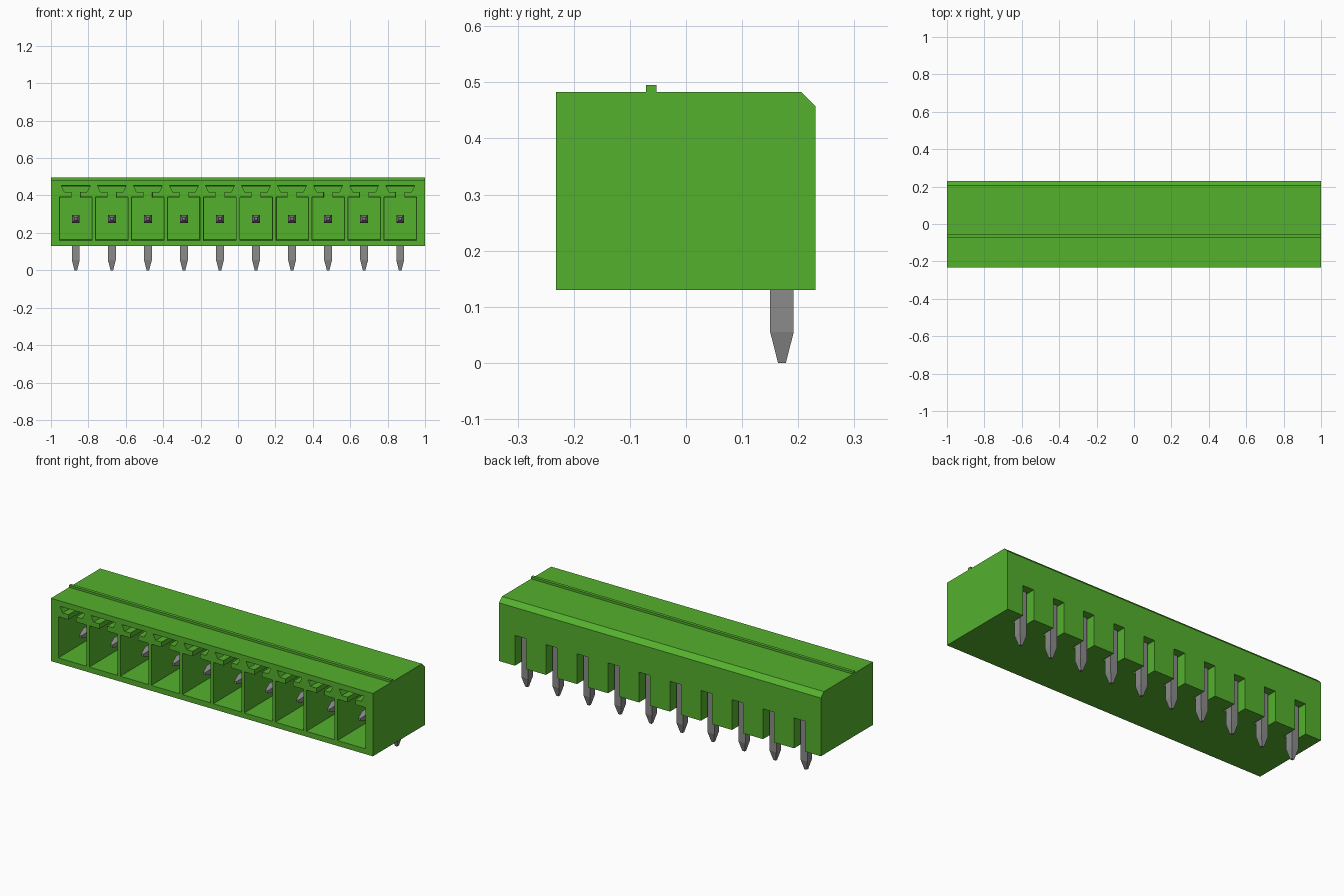
import bpy, bmesh
from mathutils import Vector

cube = bpy.data.objects.get("Cube")
if cube:
    bpy.data.objects.remove(cube, do_unlink=True)

COUNT, PITCH = 10, 0.1927
CENTRES = [(i - (COUNT - 1) / 2) * PITCH for i in range(COUNT)]
PIN_Z, PIN_Y, PIN_H = 0.275, 0.171, 0.021


def material(name, rgb):
    m = bpy.data.materials.new(name)
    m.use_nodes = True
    m.diffuse_color = (*rgb, 1)
    m.node_tree.nodes["Principled BSDF"].inputs["Base Color"].default_value = (*rgb, 1)
    return m


green = material("green plastic", (0.09, 0.44, 0.027))
grey = material("grey metal", (0.26, 0.26, 0.26))


def loft(bm, rings):
    """Skin a list of equal point rings and cap both ends."""
    loops = [[bm.verts.new(p) for p in ring] for ring in rings]
    n = len(loops[0])
    for a, b in zip(loops, loops[1:]):
        for i in range(n):
            j = (i + 1) % n
            bm.faces.new((a[i], a[j], b[j], b[i]))
    bm.faces.new(loops[0][::-1])
    bm.faces.new(loops[-1])


def finish(name, bm, mat):
    bmesh.ops.recalc_face_normals(bm, faces=bm.faces)
    me = bpy.data.meshes.new(name)
    bm.to_mesh(me)
    bm.free()
    me.materials.append(mat)
    ob = bpy.data.objects.new(name, me)
    bpy.context.collection.objects.link(ob)
    return ob


def prism_x(name, profile, mat):
    """Extrude a (y, z) profile over the full length."""
    bm = bmesh.new()
    loft(bm, [[(x, y, z) for y, z in profile] for x in (-1, 1)])
    return finish(name, bm, mat)


# Housing with a chamfered rear top edge
housing = prism_x("housing", [(-0.232, 0.13), (0.231, 0.13), (0.231, 0.457),
                              (0.205, 0.483), (-0.232, 0.483)], green)

# Front socket outline: rectangular pocket, neck and flared key slot
half = [(0.087, 0.16), (0.087, 0.392), (0.024, 0.392), (0.024, 0.42),
        (0.061, 0.42), (0.077, 0.453)]
keyhole = half + [(-x, z) for x, z in reversed(half)]

bm = bmesh.new()
for c in CENTRES:
    # Slightly drafted socket, opening to the front
    loft(bm, [[(c + x * s, y, PIN_Z + (z - PIN_Z) * s) for x, z in keyhole]
              for y, s in ((-0.25, 1.0), (0.10, 0.97))])
    # Rear notch, open to the back and the underside
    loft(bm, [[(c - 0.034, y, z), (c + 0.034, y, z),
               (c + 0.034, y, 0.30), (c - 0.034, y, 0.30)]
              for y, z in ((0.145, 0.10), (0.26, 0.10))])
cutter = finish("socket_cutter", bm, green)
cutter.hide_render = True

mod = housing.modifiers.new("sockets", 'BOOLEAN')
mod.operation = 'DIFFERENCE'
mod.solver = 'EXACT'
mod.object = cutter
bpy.context.view_layer.objects.active = housing
bpy.ops.object.modifier_apply(modifier=mod.name)
bpy.data.objects.remove(cutter, do_unlink=True)

# Thin rib along the top
prism_x("top_rib", [(-0.071, 0.48), (-0.053, 0.48), (-0.053, 0.495), (-0.071, 0.495)], green)


# Right-angle square pins with tapered ends
def pin_ring(c, y, z, h, across):
    """Square section; across is the in-plane direction to the outer side."""
    w = Vector((1, 0, 0)) * min(h, PIN_H)
    a = Vector(across) * h
    p = Vector((c, y, z))
    return [p - w - a, p + w - a, p + w + a, p - w + a]


for i, c in enumerate(CENTRES):
    bm = bmesh.new()
    loft(bm, [pin_ring(c, -0.16, PIN_Z, 0.007, (0, 0, 1)),
              pin_ring(c, -0.105, PIN_Z, PIN_H, (0, 0, 1)),
              pin_ring(c, PIN_Y, PIN_Z, PIN_H, (0, 1, 1)),
              pin_ring(c, PIN_Y, 0.055, PIN_H, (0, 1, 0)),
              pin_ring(c, PIN_Y, 0.0, 0.007, (0, 1, 0))])
    finish(f"pin_{i + 1}", bm, grey)
